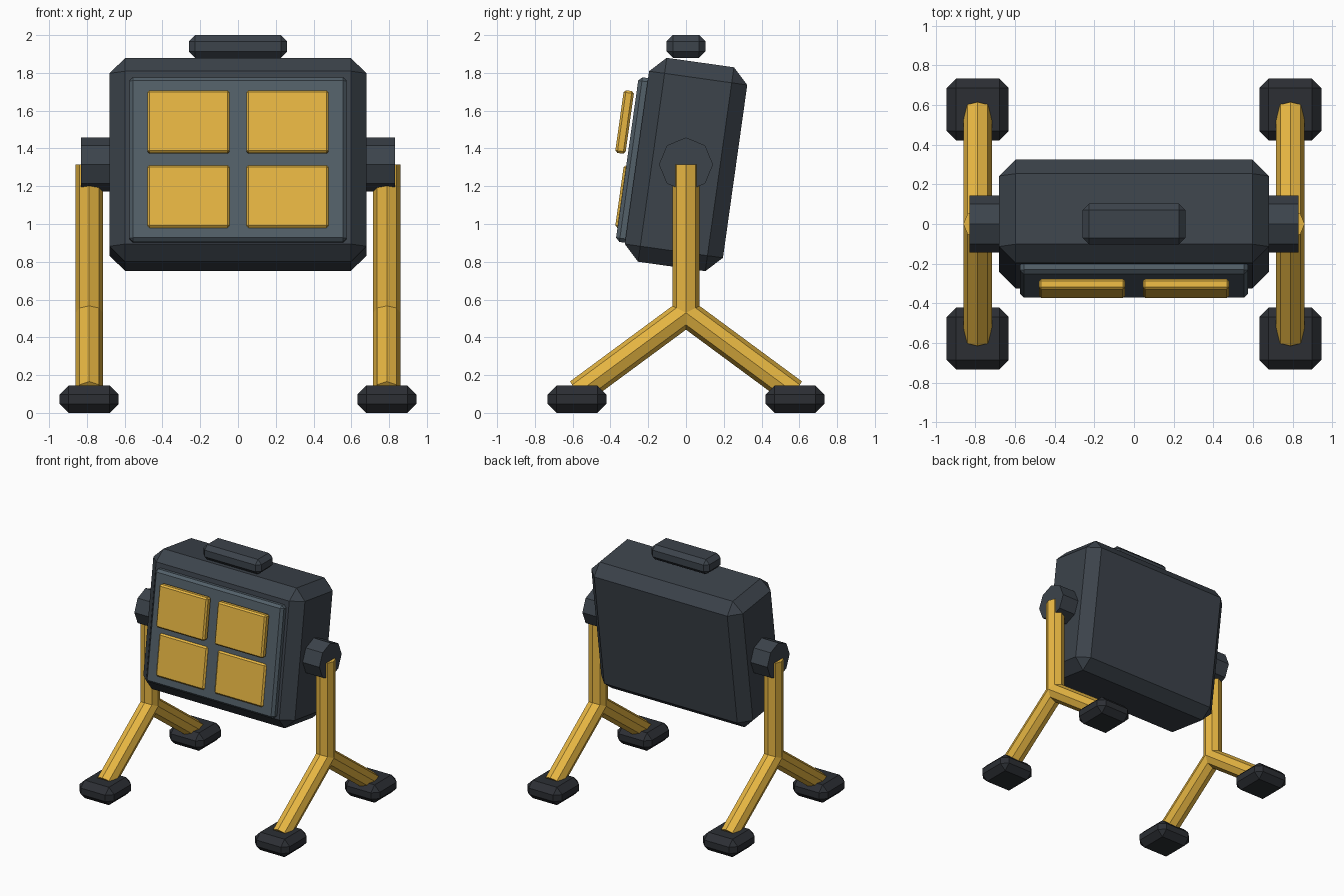
import bpy, bmesh, math
from mathutils import Matrix, Vector

if "Cube" in bpy.data.objects:
    bpy.data.objects.remove(bpy.data.objects["Cube"])

TILT = math.radians(-8)          # head leans back at the top


def material(name, rgb):
    m = bpy.data.materials.new(name)
    m.diffuse_color = (*rgb, 1)
    m.use_nodes = True
    m.node_tree.nodes["Principled BSDF"].inputs["Base Color"].default_value = m.diffuse_color
    return m


DARK = material("dark_housing", (0.045, 0.056, 0.070))
RUBBER = material("rubber", (0.025, 0.028, 0.034))
PANEL = material("panel_grey", (0.085, 0.115, 0.140))
YELLOW = material("yellow", (0.80, 0.47, 0.055))


def finish(bm, name, mat):
    bmesh.ops.recalc_face_normals(bm, faces=bm.faces[:])
    me = bpy.data.meshes.new(name)
    bm.to_mesh(me)
    bm.free()
    me.materials.append(mat)
    ob = bpy.data.objects.new(name, me)
    bpy.context.collection.objects.link(ob)
    return ob


def chamfer_box(name, centre, size, bevel, mat, tilt=0.0):
    bm = bmesh.new()
    bmesh.ops.create_cube(bm, size=1)
    bmesh.ops.scale(bm, vec=size, verts=bm.verts[:])
    bmesh.ops.bevel(bm, geom=bm.edges[:], offset=bevel, segments=1,
                    profile=0.5, affect='EDGES')
    ob = finish(bm, name, mat)
    ob.location = centre
    ob.rotation_euler.x = tilt
    return ob


def octagon_bar(name, a, b, radius, mat):
    """Eight-sided bar from a to b."""
    a, b = Vector(a), Vector(b)
    d = b - a
    if abs(d.x) > 1e-6:
        rot = Matrix.Rotation(math.pi / 2, 4, 'Y')
    else:
        rot = Matrix.Rotation(math.atan2(-d.y, d.z), 4, 'X')
    bm = bmesh.new()
    bmesh.ops.create_cone(bm, cap_ends=True, segments=8, radius1=radius,
                          radius2=radius, depth=d.length,
                          matrix=Matrix.Translation((a + b) / 2) @ rot)
    return finish(bm, name, mat)


# Tilted lamp head
pivot = Vector((0, 0, 1.315))
chamfer_box("housing", pivot, (1.36, 0.525, 1.09), 0.083, DARK, TILT)
panel_at = pivot + Matrix.Rotation(TILT, 3, 'X') @ Vector((0, -0.27, -0.015))
chamfer_box("front_panel", panel_at, (1.15, 0.085, 0.88), 0.02, PANEL, TILT)

# Four light pads
for row, z in (("lower", 1.143), ("upper", 1.54)):
    for side, s in (("left", -1), ("right", 1)):
        chamfer_box(f"{row}_{side}_light", (s * 0.262, -0.325, z),
                    (0.435, 0.055, 0.335), 0.012, YELLOW, TILT)

# Top grip
chamfer_box("top_handle", (0, 0, 1.94), (0.52, 0.205, 0.12), 0.033, DARK)

# Side stands: hub, post, forked legs and feet
for side, s in (("left", -1), ("right", 1)):
    x = s * 0.788
    octagon_bar(f"{side}_hub", (s * 0.63, 0, 1.315), (s * 0.83, 0, 1.315), 0.143, DARK)
    octagon_bar(f"{side}_post", (x, 0, 0.53), (x, 0, 1.315), 0.072, YELLOW)
    for end, t in (("front", -1), ("back", 1)):
        octagon_bar(f"{side}_{end}_leg", (x, 0, 0.53), (x, t * 0.572, 0.108), 0.072, YELLOW)
        chamfer_box(f"{side}_{end}_foot", (x, t * 0.577, 0.0725),
                    (0.312, 0.31, 0.145), 0.047, RUBBER)
